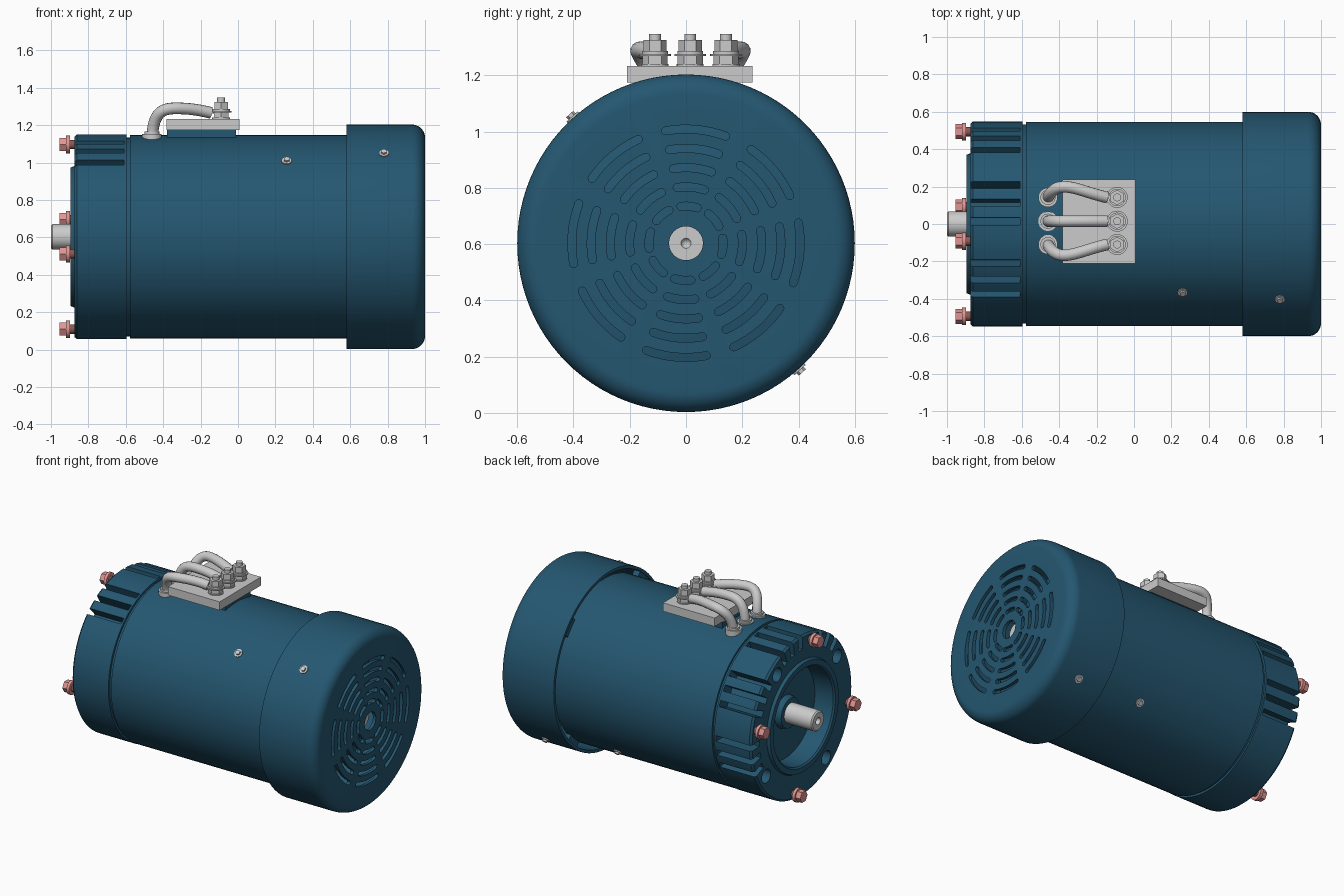
import bpy, bmesh
from math import sin, cos, pi, radians
from mathutils import Vector, Matrix

if "Cube" in bpy.data.objects:
    bpy.data.objects.remove(bpy.data.objects["Cube"])

ZC = 0.603  # height of the motor axis


def material(name, rgb):
    m = bpy.data.materials.new(name)
    m.diffuse_color = (*rgb, 1)
    m.use_nodes = True
    m.node_tree.nodes["Principled BSDF"].inputs["Base Color"].default_value = m.diffuse_color
    return m


BLUE = material("blue_paint", (0.018, 0.095, 0.165))
PINK = material("bolt_pink", (0.74, 0.30, 0.29))
BROWN = material("thread_brown", (0.25, 0.10, 0.085))


def finish(name, bm, mat=None):
    bmesh.ops.remove_doubles(bm, verts=bm.verts, dist=1e-5)
    bmesh.ops.recalc_face_normals(bm, faces=bm.faces)
    me = bpy.data.meshes.new(name)
    bm.to_mesh(me)
    bm.free()
    if mat:
        me.materials.append(mat)
    ob = bpy.data.objects.new(name, me)
    bpy.context.collection.objects.link(ob)
    return ob


def polar(x, r, deg):
    """Point around the motor axis; angle runs from the top toward +y."""
    a = radians(deg)
    return Vector((x, r * sin(a), ZC + r * cos(a)))


def lathe(name, prof, mat=None, n=96, closed=False):
    bm = bmesh.new()
    rings = [[bm.verts.new(polar(x, r, 360 * i / n)) for i in range(n)] if r > 0
             else [bm.verts.new((x, 0, ZC))] for x, r in prof]
    pairs = list(zip(rings, rings[1:]))
    if closed:
        pairs.append((rings[-1], rings[0]))
    for a, b in pairs:
        for i in range(n):
            j = (i + 1) % n
            quad = [a[i % len(a)], a[j % len(a)], b[j % len(b)], b[i % len(b)]]
            bm.faces.new(list(dict.fromkeys(quad)))
    return finish(name, bm, mat)


def cyl(name, base, axis, parts):
    """Stacked coaxial cylinders: (start, end, radius, sides, material)."""
    rot = Vector((0, 0, 1)).rotation_difference(Vector(axis)).to_matrix().to_4x4()
    for k, (s, e, r, n, mat) in enumerate(parts):
        bm = bmesh.new()
        m = Matrix.Translation(base) @ rot @ Matrix.Translation((0, 0, (s + e) / 2))
        bmesh.ops.create_cone(bm, cap_ends=True, segments=n, radius1=r, radius2=r,
                              depth=e - s, matrix=m)
        finish(f"{name}_{k}", bm, mat)


def box(name, lo, hi, mat=None, rot=None, bm=None):
    own = bm is None
    bm = bm or bmesh.new()
    lo, hi = Vector(lo), Vector(hi)
    m = Matrix.Translation((lo + hi) / 2) @ Matrix.Diagonal((*(hi - lo), 1))
    bmesh.ops.create_cube(bm, size=1, matrix=(rot or Matrix()) @ m)
    return finish(name, bm, mat) if own else None


def around(deg):
    return Matrix.Translation((0, 0, ZC)) @ Matrix.Rotation(-radians(deg), 4, 'X')


def prism(bm, pts, x0, x1):
    a = [bm.verts.new((x0, y, z)) for y, z in pts]
    b = [bm.verts.new((x1, y, z)) for y, z in pts]
    bm.faces.new(a)
    bm.faces.new(b[::-1])
    for i in range(len(a)):
        j = (i + 1) % len(a)
        bm.faces.new((a[i], b[i], b[j], a[j]))


def cut(ob, bm):
    cutter = finish("cutter", bm)
    cutter.hide_render = True
    mod = ob.modifiers.new("cut", 'BOOLEAN')
    mod.operation, mod.solver, mod.object = 'DIFFERENCE', 'EXACT', cutter
    bpy.context.view_layer.objects.active = ob
    bpy.ops.object.modifier_apply(modifier=mod.name)
    bpy.data.objects.remove(cutter)


# main housing and the recessed seam behind the drive end
lathe("housing", [(-0.578, 0), (-0.578, 0.545), (0.615, 0.545), (0.63, 0.52), (0.63, 0)], BLUE)
lathe("housing_seam", [(-0.605, 0.3), (-0.605, 0.532), (-0.57, 0.532), (-0.57, 0.3)], BLUE, closed=True)

# drive end bell: raised pilot ring, recessed centre, bearing boss
bell = lathe("drive_end_bell", [
    (-0.597, 0), (-0.597, 0.547), (-0.862, 0.547), (-0.875, 0.535), (-0.875, 0.378),
    (-0.895, 0.37), (-0.895, 0.335), (-0.885, 0.325), (-0.75, 0.32), (-0.75, 0.11),
    (-0.79, 0.10), (-0.79, 0)], BLUE)
bm = bmesh.new()
for group in (-33, 12, 57, 102):          # ventilation slots
    for d in (-10.5, 0, 10.5):
        box("", (-0.95, -0.02, 0.455), (-0.61, 0.02, 0.6), rot=around(group + d), bm=bm)
for k in range(4):                        # mounting holes
    c = polar(0, 0.465, 34.5 + 90 * k)
    prism(bm, [(c.y + 0.047 * cos(2 * pi * i / 24), c.z + 0.047 * sin(2 * pi * i / 24))
               for i in range(24)], -0.95, -0.80)
cut(bell, bm)

# shaft with a centre hole at each end
lathe("shaft", [(-0.94, 0), (-0.985, 0.022), (-1.0, 0.024), (-1.0, 0.06), (-0.992, 0.068),
                (0.94, 0.068), (0.945, 0.063), (0.945, 0.018), (0.91, 0)], n=40)

# fan cover shell with rounded rim and slotted end
outer = [(0.93 + 0.07 * sin(radians(t)), 0.53 + 0.07 * cos(radians(t))) for t in range(0, 91, 10)]
inner = [(0.93 + 0.048 * sin(radians(t)), 0.53 + 0.05 * cos(radians(t))) for t in range(90, -1, -15)]
cover = lathe("fan_cover", [(0.58, 0.6)] + outer + [(1.0, 0.06), (0.978, 0.06)] + inner
              + [(0.58, 0.58)], BLUE, closed=True)
bm = bmesh.new()
for ring in range(5):
    r, w = 0.132 + 0.0685 * ring, 0.014
    half = radians(16.5) - (w / r) * 0.6
    for k in range(8):
        mid = radians(5 + 45 * k)
        path = []
        for i in range(9):                # outer edge
            t = mid - half + 2 * half * i / 8
            path.append(((r + w) * sin(t), (r + w) * cos(t)))
        for side in (1, -1):
            t = mid + side * half
            cy, cz = r * sin(t), r * cos(t)
            for i in range(1, 6):         # rounded end
                q = pi * i / 6
                rad, tan = side * w * cos(q), side * w * sin(q)
                path.append((cy + rad * sin(t) + tan * cos(t), cz + rad * cos(t) - tan * sin(t)))
            if side == 1:
                for i in range(9):        # inner edge
                    u = mid + half - 2 * half * i / 8
                    path.append(((r - w) * sin(u), (r - w) * cos(u)))
        prism(bm, [(y, z + ZC) for y, z in path], 0.95, 1.05)
cut(cover, bm)

# cover standoffs and side screws
for k in range(4):
    box(f"cover_standoff_{k}", (0.585, -0.06, 0.53), (0.63, 0.06, 0.585), BLUE, around(48 + 90 * k))
for k, (x, r) in enumerate([(0.26, 0.545), (0.78, 0.6)]):
    for ang in (-42, 138):
        axis = polar(0, 1, ang) - Vector((0, 0, ZC))
        cyl(f"side_screw_{k}_{ang}", polar(x, r, ang), axis,
            [(-0.03, 0.006, 0.027, 24, None), (0.006, 0.018, 0.017, 6, None)])

# flange bolts on the drive end
for k in range(4):
    cyl(f"mount_bolt_{k}", polar(-0.955, 0.502, -10.5 + 90 * k), (1, 0, 0),
        [(0, 0.042, 0.04, 6, PINK), (0.036, 0.056, 0.047, 24, PINK), (0.05, 0.14, 0.025, 20, BROWN)])

# terminal block
box("terminal_base", (-0.38, -0.12, 1.10), (-0.01, 0.15, 1.178), BLUE)
box("terminal_block", (-0.383, -0.21, 1.175), (0.008, 0.237, 1.233))

# terminal studs, lugs and cables
for k, y in enumerate((-0.11, 0.015, 0.142)):
    cyl(f"terminal_stud_{k}", (-0.09, y, 0), (0, 0, 1), [
        (1.22, 1.24, 0.048, 28, None), (1.24, 1.268, 0.045, 6, None),
        (1.268, 1.276, 0.056, 28, None), (1.276, 1.287, 0.046, 28, None),
        (1.287, 1.325, 0.041, 6, None), (1.325, 1.347, 0.021, 20, None)])
    box(f"cable_lug_{k}", (-0.17, y - 0.028, 1.262), (-0.09, y + 0.028, 1.27))
    cyl(f"cable_grommet_{k}", (-0.46, y, 0), (0, 0, 1),
        [(1.09, 1.152, 0.052, 32, None), (1.15, 1.165, 0.04, 32, None)])
    bend = (k - 1) * 0.06
    cu = bpy.data.curves.new(f"cable_{k}", 'CURVE')
    cu.dimensions, cu.bevel_depth, cu.bevel_resolution, cu.use_fill_caps = '3D', 0.031, 5, True
    sp = cu.splines.new('NURBS')
    pts = [(-0.46, 0, 1.10), (-0.46, 0, 1.19), (-0.43, bend, 1.285), (-0.33, bend, 1.293),
           (-0.22, 0.3 * bend, 1.285), (-0.145, 0, 1.266)]
    sp.points.add(len(pts) - 1)
    for p, (px, py, pz) in zip(sp.points, pts):
        p.co = (px, y + py, pz, 1)
    sp.order_u, sp.use_endpoint_u, sp.resolution_u = 4, True, 8
    ob = bpy.data.objects.new(f"cable_{k}", cu)
    bpy.context.collection.objects.link(ob)

# curves to meshes, smooth shading with sharp edges kept
bpy.ops.object.select_all(action='SELECT')
bpy.context.view_layer.objects.active = bpy.data.objects["housing"]
bpy.ops.object.convert(target='MESH')
bpy.ops.object.shade_smooth_by_angle(angle=radians(32))
